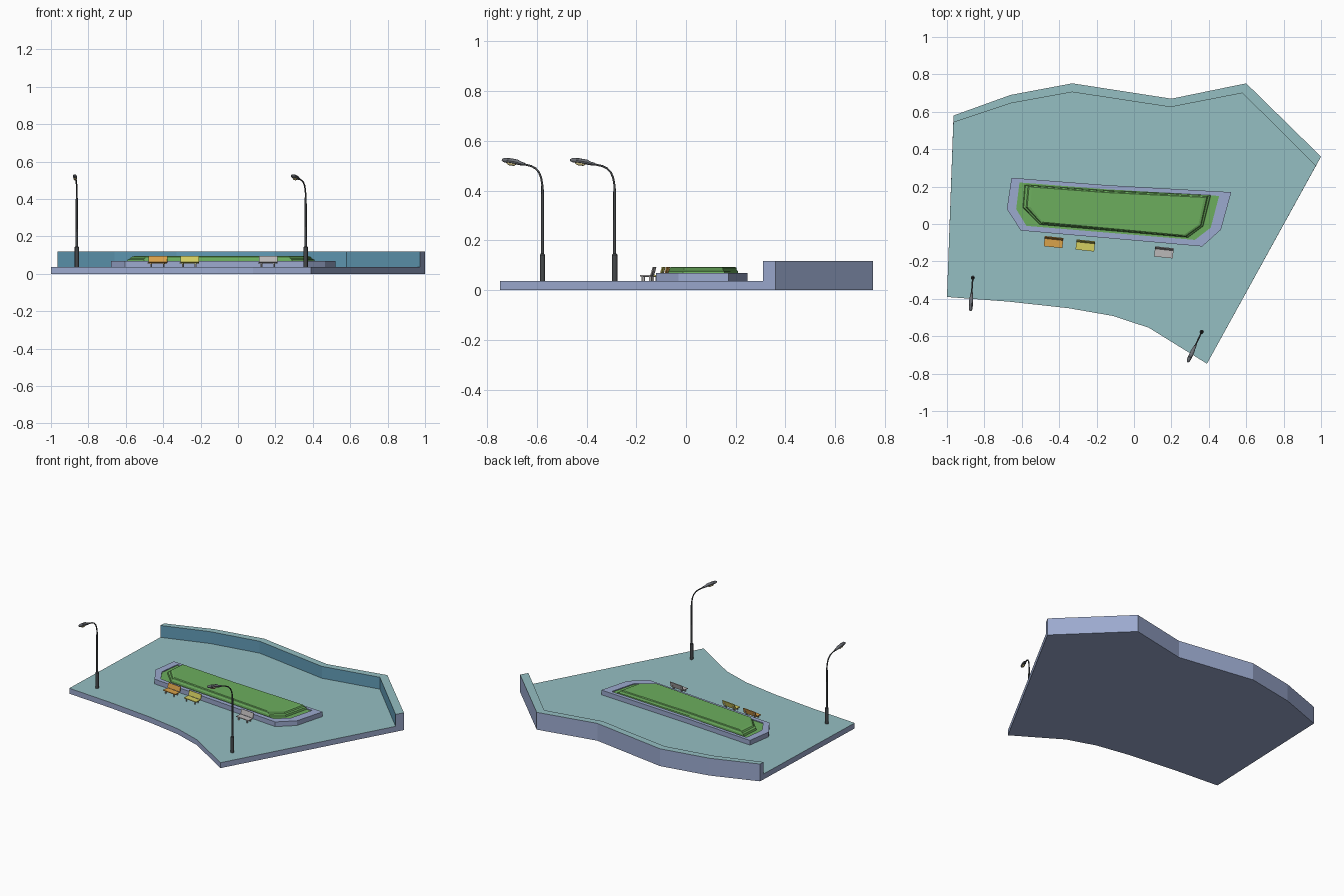
import bpy, bmesh
from math import cos, sin, pi, radians
from mathutils import Vector, Matrix

if "Cube" in bpy.data.objects:
    bpy.data.objects.remove(bpy.data.objects["Cube"])


def material(name, rgb):
    m = bpy.data.materials.new(name)
    m.diffuse_color = (*rgb, 1)
    m.use_nodes = True
    m.node_tree.nodes["Principled BSDF"].inputs["Base Color"].default_value = m.diffuse_color
    return m


TEAL = material("paving", (0.30, 0.52, 0.54))
BLUE = material("wall_face", (0.12, 0.33, 0.47))
STONE = material("stone", (0.33, 0.40, 0.62))
GREEN = material("grass", (0.15, 0.42, 0.11))
ORANGE = material("orange_paint", (0.70, 0.36, 0.07))
YELLOW = material("yellow_paint", (0.66, 0.62, 0.12))
LIGHT = material("light_grey", (0.50, 0.48, 0.48))
DARK = material("dark_metal", (0.06, 0.065, 0.07))
HEAD = material("lamp_metal", (0.15, 0.16, 0.18))
GLASS = material("lamp_glass", (0.65, 0.55, 0.25))


def finish(name, bm, mats, matrix=None, smooth=False):
    bmesh.ops.recalc_face_normals(bm, faces=bm.faces[:])
    me = bpy.data.meshes.new(name)
    bm.to_mesh(me)
    bm.free()
    ob = bpy.data.objects.new(name, me)
    bpy.context.collection.objects.link(ob)
    for m in mats:
        me.materials.append(m)
    if matrix:
        ob.matrix_world = matrix
    if smooth:
        bpy.ops.object.select_all(action='DESELECT')
        ob.select_set(True)
        bpy.context.view_layer.objects.active = ob
        bpy.ops.object.shade_smooth_by_angle(angle=radians(35))
    return ob


def loft(name, rings, mat, bottom=True, top=True, matrix=None, smooth=False):
    """Skin closed rings of equal length, optionally capped."""
    bm = bmesh.new()
    vs = [[bm.verts.new(p) for p in r] for r in rings]
    n = len(vs[0])
    for a, b in zip(vs, vs[1:]):
        for i in range(n):
            j = (i + 1) % n
            bm.faces.new((a[i], a[j], b[j], b[i]))
    if bottom:
        bm.faces.new(vs[0][::-1])
    if top:
        bm.faces.new(vs[-1])
    return finish(name, bm, [mat], matrix, smooth)


def flat(pts, z):
    return [(x, y, z) for x, y in pts]


def tube(name, path, mat, matrix, sides=12, wide=1.0):
    """Round section swept along (y, z, radius) points in the local YZ plane."""
    rings = []
    for i, (y, z, r) in enumerate(path):
        p, q = path[max(i - 1, 0)], path[min(i + 1, len(path) - 1)]
        t = Vector((q[0] - p[0], q[1] - p[1])).normalized()
        rings.append([(wide * r * cos(a), y - t.y * r * sin(a), z + t.x * r * sin(a))
                      for a in (2 * pi * k / sides for k in range(sides))])
    return loft(name, rings, mat, matrix=matrix, smooth=True)


def box(name, size, centre, mat, matrix, tilt=0):
    bm = bmesh.new()
    bmesh.ops.create_cube(bm, size=1)
    bmesh.ops.scale(bm, vec=size, verts=bm.verts)
    return finish(name, bm, [mat], matrix @ Matrix.Translation(centre) @ Matrix.Rotation(tilt, 4, 'X'))


# Ground slab with the raised wall along its back, as one closed mesh
FLOOR, WALL = 0.037, 0.118
outer = [(-.965, .58), (-.66, .69), (-.33, .752), (.20, .67), (.60, .752), (1.0, .36)]
inner = [(-.966, .543), (-.66, .645), (-.33, .705), (.195, .625), (.58, .70), (.972, .31)]
front = [(.39, -.747), (.08, -.555), (-.11, -.492), (-.35, -.45), (-.67, -.415), (-1.0, -.39)]
bm = bmesh.new()


def verts(pts, z):
    return [bm.verts.new(p) for p in flat(pts, z)]


ob_, ot = verts(outer, 0), verts(outer, WALL)
il, it = verts(inner, FLOOR), verts(inner, WALL)
fb, ft = verts(front, 0), verts(front, FLOOR)


def face(vs, m):
    bm.faces.new(vs).material_index = m


for i in range(5):
    face((ob_[i], ob_[i + 1], ot[i + 1], ot[i]), 2)
    face((ot[i], ot[i + 1], it[i + 1], it[i]), 0)
    face((it[i], it[i + 1], il[i + 1], il[i]), 1)
    face((fb[i], fb[i + 1], ft[i + 1], ft[i]), 2)
face((ob_[5], fb[0], ft[0], il[5], it[5], ot[5]), 2)
face((fb[5], ob_[0], ot[0], it[0], il[0], ft[5]), 2)
face(il + ft, 0)
face(ob_ + fb, 2)
finish("ground_and_wall", bm, [TEAL, BLUE, STONE])

# Planter: stone curb, lawn and stepped hedge mound
curb_out = [(-.655, .247), (-.68, .08), (-.605, -.035), (.365, -.12), (.465, -.03), (.52, .17), (-.15, .208)]
curb_in = [(-.612, .222), (-.63, .08), (-.575, -.01), (.325, -.085), (.41, -.02), (.455, .15), (-.15, .186)]
loft("planter_curb", [flat(curb_out, FLOOR - .002), flat(curb_out, .069), flat(curb_in, .069),
                      flat(curb_in, .055)], STONE, top=False)
loft("lawn", [flat(curb_in, .05), flat(curb_in, .063)], GREEN)
mound_low = [(-.585, .210), (-.595, .088), (-.505, -.003), (.29, -.072), (.37, -.012), (.412, .155), (-.15, .180)]
mound_top = [(-.545, .197), (-.555, .092), (-.488, .010), (.265, -.060), (.345, -.004), (.375, .142), (-.15, .168)]


def blend(t):
    return [(a + (c - a) * t, b + (d - b) * t) for (a, b), (c, d) in zip(mound_low, mound_top)]


loft("hedge_mound", [flat(blend(0), .06), flat(blend(.12), .076), flat(blend(.45), .081),
                     flat(blend(.6), .090), flat(blend(1), .094)], GREEN)

# Benches with a leaning back, facing away from the planter
for colour, mat, x, y in (("orange", ORANGE, -.43, -.097), ("yellow", YELLOW, -.26, -.115),
                          ("grey", LIGHT, .16, -.152)):
    M = Matrix.Translation((x, y, FLOOR)) @ Matrix.Rotation(radians(-6), 4, 'Z')
    box(colour + "_bench_seat", (.10, .042, .005), (0, -.006, .021), mat, M)
    box(colour + "_bench_back", (.10, .005, .033), (0, .021, .040), mat, M, radians(-15))
    for s in (-1, 1):
        box(colour + "_bench_rail", (.006, .040, .003), (s * .034, -.004, .0175), LIGHT, M)
        box(colour + "_bench_back_bracket", (.006, .003, .026), (s * .034, .020, .028), LIGHT, M, radians(-15))
        for yy in (-.020, .010):
            box(colour + "_bench_leg", (.006, .005, .019), (s * .034, yy, .0085), LIGHT, M)

# Street lamps: tapered pole flowing into a curved arm, then the head
pole = [(0, .035, .011), (0, .142, .011), (0, .147, .0065), (0, .40, .0055), (-.001, .425, .004),
        (-.006, .452, .004), (-.015, .473, .004), (-.030, .489, .004), (-.050, .499, .004),
        (-.095, .509, .004)]
head = [(-.080, .506, .006), (-.100, .510, .008), (-.112, .515, .0105), (-.150, .521, .011),
        (-.170, .523, .009), (-.179, .523, .004)]
glass = [(-.118, .509, .004), (-.126, .507, .008), (-.148, .510, .008), (-.158, .513, .004)]
for side, x, y, turn in (("left", -.862, -.287, -4), ("right", .362, -.577, -25)):
    M = Matrix.Translation((x, y, 0)) @ Matrix.Rotation(radians(turn), 4, 'Z')
    tube(side + "_lamp_pole", pole, DARK, M)
    tube(side + "_lamp_head", head, HEAD, M, 10, 1.0)
    tube(side + "_lamp_glass", glass, GLASS, M, 10, 0.95)
